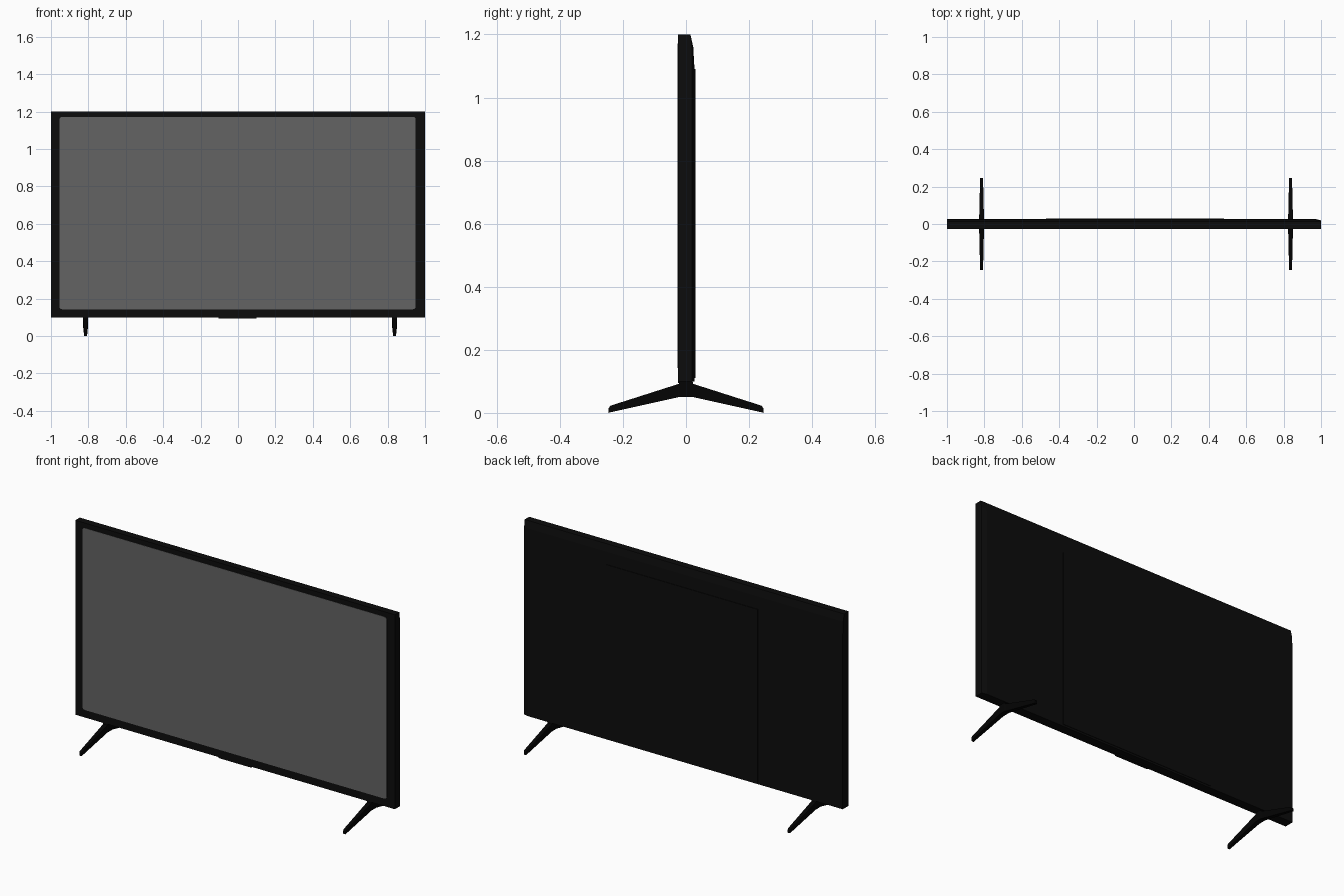
import bpy, bmesh, math

if "Cube" in bpy.data.objects:
    bpy.data.objects.remove(bpy.data.objects["Cube"])


def material(name, rgb):
    m = bpy.data.materials.new(name)
    m.diffuse_color = (*rgb, 1)
    m.use_nodes = True
    m.node_tree.nodes["Principled BSDF"].inputs["Base Color"].default_value = m.diffuse_color
    return m


CASE = material("case black", (0.0035, 0.0035, 0.0035))
FOOT = material("foot black", (0.0012, 0.0012, 0.0012))
GLASS = material("screen grey", (0.125, 0.125, 0.125))


def loft(name, rings, mat):
    """Skin a row of matching closed rings and cap both ends."""
    bm = bmesh.new()
    rows = [[bm.verts.new(p) for p in ring] for ring in rings]
    n = len(rows[0])
    for a, b in zip(rows, rows[1:]):
        for i in range(n):
            j = (i + 1) % n
            bm.faces.new((a[i], a[j], b[j], b[i]))
    bm.faces.new(rows[0])
    bm.faces.new(rows[-1][::-1])
    bmesh.ops.recalc_face_normals(bm, faces=bm.faces)
    me = bpy.data.meshes.new(name)
    bm.to_mesh(me)
    bm.free()
    ob = bpy.data.objects.new(name, me)
    bpy.context.collection.objects.link(ob)
    me.materials.append(mat)
    return ob


def box(name, x0, x1, y0, y1, z0, z1, mat):
    ring = lambda x: [(x, y0, z0), (x, y1, z0), (x, y1, z1), (x, y0, z1)]
    return loft(name, [ring(x0), ring(x1)], mat)


# Case: side profile with a sloped upper back, right rear edge chamfered
profile = [(-0.026, 0.10), (0.027, 0.10), (0.027, 1.09),
           (0.023, 1.16), (0.014, 1.20), (-0.026, 1.20)]
loft("television_case",
     [[(x, min(y, limit), z) for y, z in profile]
      for x, limit in ((-1, 0.03), (0.97, 0.03), (1, 0.019))], CASE)

# Shallow central panel on the back
box("back_panel", -0.47, 0.48, 0.02, 0.030, 0.11, 1.09, CASE)

# Screen: thin plate with rounded corners
x0, x1, z0, z1, r = -0.955, 0.95, 0.143, 1.172, 0.015
outline = []
for k, (cx, cz) in enumerate(((x1 - r, z1 - r), (x0 + r, z1 - r),
                              (x0 + r, z0 + r), (x1 - r, z0 + r))):
    for s in range(5):
        a = math.radians(90 * k + 22.5 * s)
        outline.append((cx + r * math.cos(a), cz + r * math.sin(a)))
loft("screen", [[(x, y, z) for x, z in outline] for y in (-0.0275, -0.024)], GLASS)

# Small sensor bar under the front edge
box("sensor_bar", -0.105, 0.10, -0.025, -0.005, 0.094, 0.102, CASE)

# Feet: spread legs tapering outward, (y, bottom, top, half width)
half = [(0.245, 0.0, 0.016, 0.007), (0.239, 0.002, 0.023, 0.008),
        (0.023, 0.050, 0.092, 0.013), (0.020, 0.051, 0.104, 0.014)]
sections = [(-y, b, t, w) for y, b, t, w in half] + half[::-1]
for name, cx in (("left_foot", -0.815), ("right_foot", 0.837)):
    loft(name, [[(cx - w, y, b), (cx + w, y, b), (cx + w, y, t), (cx - w, y, t)]
                for y, b, t, w in sections], FOOT)
